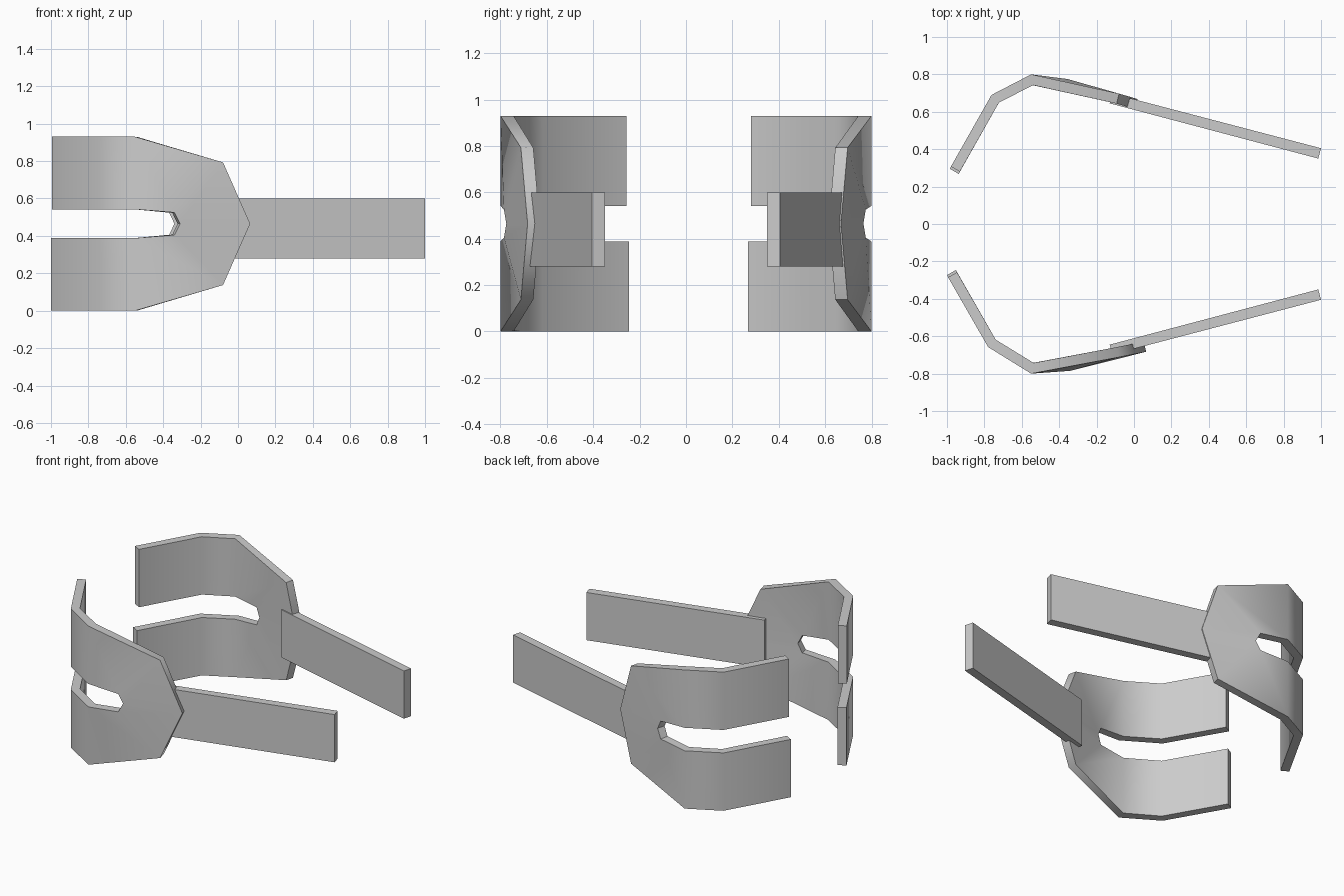
import bpy, math

if "Cube" in bpy.data.objects:
    bpy.data.objects.remove(bpy.data.objects["Cube"])

MID, HALF = 0.465, 0.465   # mid height and half height of a claw
# half heights above the middle for the outer rim and the slot edge
RIM_H = [0.465, 0.465, 0.465, 0.328, 0.0]
SLOT_H = [0.077, 0.077, 0.077, 0.06, 0.0]


def make_object(name, verts, faces):
    mesh = bpy.data.meshes.new(name)
    mesh.from_pydata(verts, [], faces)
    obj = bpy.data.objects.new(name, mesh)
    bpy.context.collection.objects.link(obj)
    bpy.ops.object.select_all(action='DESELECT')
    obj.select_set(True)
    bpy.context.view_layer.objects.active = obj
    return obj


def claw(name, side, arm, rim_end, slot_end):
    """Forked bent plate: outer skin from rim and slot paths, then thickened."""
    rim, slot = arm + rim_end, arm + slot_end
    verts, index, faces = [], {}, []

    def vert(path, heights, i, up):
        x, y = path[i]
        if i == 0 and up > 0:       # upper prong tip is slightly shorter
            x, y = x + 0.006, y + 0.012
        co = (x, side * y, MID + up * heights[i])
        if co not in index:
            index[co] = len(verts)
            verts.append(co)
        return index[co]

    for up in (1, -1):
        for i in range(4):
            f = [vert(rim, RIM_H, i, up), vert(slot, SLOT_H, i, up),
                 vert(slot, SLOT_H, i + 1, up), vert(rim, RIM_H, i + 1, up)]
            faces.append(f if up * side < 0 else f[::-1])
    obj = make_object(name, verts, faces)
    mod = obj.modifiers.new("thickness", 'SOLIDIFY')
    mod.thickness, mod.offset, mod.use_even_offset = 0.055, -1, True
    bpy.ops.object.modifier_apply(modifier=mod.name)
    bpy.ops.object.shade_smooth_by_angle(angle=math.radians(50))


def bar(name, side):
    """Straight flat handle slanting in towards the far end."""
    plan = [(-0.115, 0.697), (1.0, 0.405), (0.985, 0.35), (-0.13, 0.645)]
    verts = [(x, side * y, z) for z in (0.28, 0.60) for x, y in plan]
    faces = [(0, 1, 2, 3), (7, 6, 5, 4)] + [
        (i, i + 4, (i + 1) % 4 + 4, (i + 1) % 4) for i in range(4)]
    if side < 0:
        faces = [f[::-1] for f in faces]
    make_object(name, verts, faces)


# Shift the whole claw so its middle matches the tip height
MID = 0.465
claw("front_claw", -1,
     [(-1.0, 0.273), (-0.78, 0.658), (-0.55, 0.80)],
     [(-0.08, 0.712), (0.065, 0.683)], [(-0.34, 0.785), (-0.31, 0.775)])
claw("back_claw", 1,
     [(-0.985, 0.295), (-0.762, 0.69), (-0.55, 0.80)],
     [(-0.08, 0.697), (0.02, 0.668)], [(-0.355, 0.775), (-0.325, 0.765)])

# Handles
bar("front_handle", -1)
bar("back_handle", 1)
